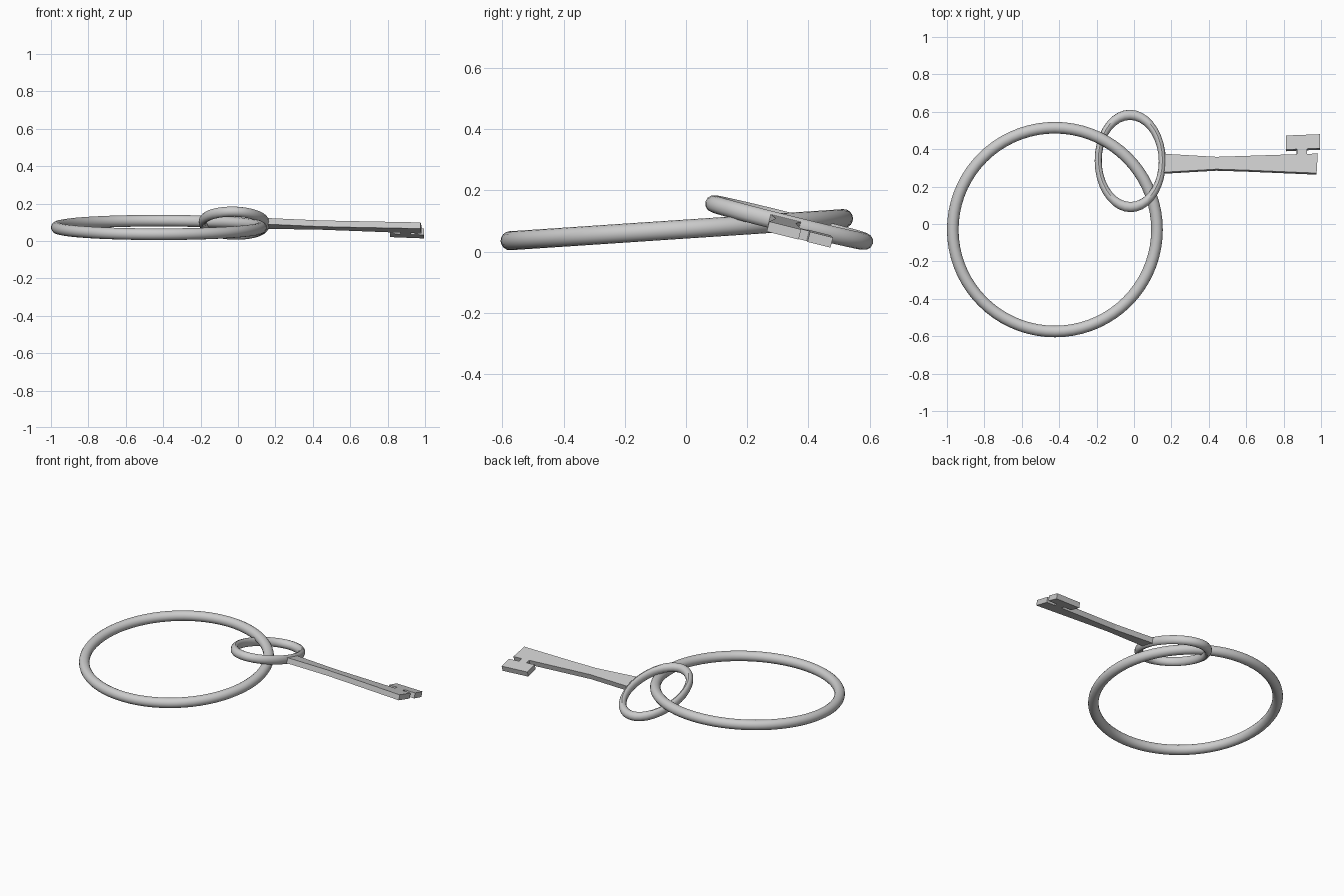
import bpy, bmesh, math
from mathutils import Vector, Matrix

if "Cube" in bpy.data.objects:
    bpy.data.objects.remove(bpy.data.objects["Cube"])

SLOPE_X, SLOPE_Y = -0.03, -0.25          # tilt of the key's plane
CENTRE = Vector((-0.02, 0.337, 0.095))   # middle of the key bow


def ring(name, major, minor, segs, sides, matrix, angle):
    bpy.ops.mesh.primitive_torus_add(major_radius=major, minor_radius=minor,
                                     major_segments=segs, minor_segments=sides)
    ob = bpy.context.object
    ob.name = name
    ob.data.transform(matrix)
    bpy.ops.object.shade_smooth_by_angle(angle=math.radians(angle))
    return ob


def plate(name, outline, thickness):
    """Flat plate lying in the key's tilted plane, outline given from above."""
    normal = Vector((-SLOPE_X, -SLOPE_Y, 1)).normalized()
    bm = bmesh.new()
    verts = []
    for x, y in outline:
        z = CENTRE.z + SLOPE_X * (x - CENTRE.x) + SLOPE_Y * (y - CENTRE.y)
        verts.append(bm.verts.new(Vector((x, y, z)) - normal * thickness / 2))
    face = bm.faces.new(verts)
    top = bmesh.ops.extrude_face_region(bm, geom=[face])["geom"]
    bmesh.ops.translate(bm, vec=normal * thickness,
                        verts=[v for v in top if isinstance(v, bmesh.types.BMVert)])
    bmesh.ops.recalc_face_normals(bm, faces=bm.faces)
    mesh = bpy.data.meshes.new(name)
    bm.to_mesh(mesh)
    bm.free()
    bpy.context.collection.objects.link(bpy.data.objects.new(name, mesh))


# Large carrying ring
ring("large_ring", 0.546, 0.031, 72, 16,
     Matrix.Translation((-0.423, -0.03, 0.072)) @ Matrix.Rotation(math.radians(3.8), 4, 'X'), 60)

# Oval key bow
ring("key_bow", 0.254, 0.028, 36, 12,
     Matrix.Translation(CENTRE) @ Matrix.Rotation(math.radians(1.7), 4, 'Y')
     @ Matrix.Rotation(math.radians(-14), 4, 'X') @ Matrix.Diagonal((0.675, 1, 1, 1)), 35)

# Shank, neck and bit as one flat plate
plate("key_shank_and_bit", [
    (0.15, 0.272), (0.30, 0.281), (0.44, 0.289), (0.60, 0.284), (0.976, 0.268),
    (0.982, 0.372), (0.924, 0.371), (0.924, 0.398), (0.994, 0.401), (0.994, 0.476),
    (0.813, 0.469), (0.813, 0.393), (0.87, 0.396), (0.87, 0.369),
    (0.60, 0.360), (0.44, 0.355), (0.30, 0.363), (0.15, 0.372)], 0.034)
